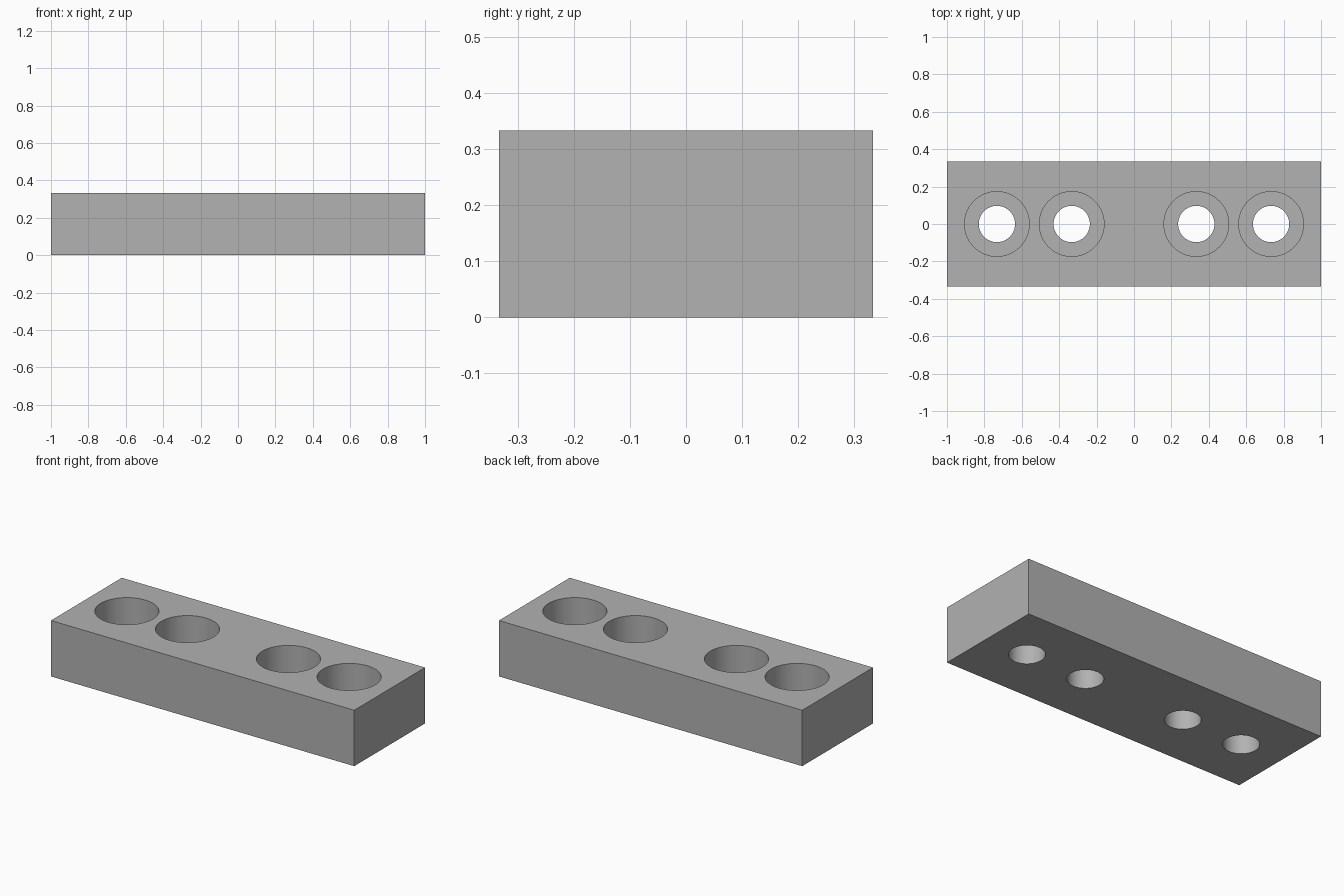
import bpy, bmesh, math

LENGTH, WIDTH, HEIGHT = 2.0, 0.6667, 0.3333
BORE_R, HOLE_R, FLOOR_Z = 0.173, 0.097, 0.133
HOLE_X = (-0.733, -0.333, 0.333, 0.733)

cube = bpy.data.objects.get("Cube")
if cube:
    bpy.data.objects.remove(cube, do_unlink=True)

# Plain grey finish
grey = bpy.data.materials.new("plain grey")
grey.use_nodes = True
grey.diffuse_color = (0.445, 0.445, 0.445, 1)
grey.node_tree.nodes["Principled BSDF"].inputs["Base Color"].default_value = grey.diffuse_color

# Rectangular block
bpy.ops.mesh.primitive_cube_add(size=1, location=(0, 0, HEIGHT / 2))
block = bpy.context.object
block.name = "counterbored_block"
block.scale = (LENGTH, WIDTH, HEIGHT)
bpy.ops.object.transform_apply(location=True, scale=True)
block.data.materials.append(grey)


def stepped_cutter(x):
    """Lathe a stepped plug: narrow through hole below, wide bore above."""
    profile = [(0, -0.1), (HOLE_R, -0.1), (HOLE_R, FLOOR_Z),
               (BORE_R, FLOOR_Z), (BORE_R, HEIGHT + 0.1), (0, HEIGHT + 0.1)]
    bm = bmesh.new()
    verts = [bm.verts.new((r, 0, z)) for r, z in profile]
    edges = [bm.edges.new(pair) for pair in zip(verts, verts[1:])]
    bmesh.ops.spin(bm, geom=verts + edges, cent=(0, 0, 0), axis=(0, 0, 1),
                   angle=math.tau, steps=96)
    bmesh.ops.remove_doubles(bm, verts=bm.verts, dist=1e-5)
    bmesh.ops.recalc_face_normals(bm, faces=bm.faces)
    mesh = bpy.data.meshes.new("hole_cutter")
    bm.to_mesh(mesh)
    bm.free()
    mesh.materials.append(grey)
    cutter = bpy.data.objects.new("hole_cutter", mesh)
    cutter.location.x = x
    cutter.hide_render = True
    bpy.context.collection.objects.link(cutter)
    return cutter


# Four counterbored screw holes
for x in HOLE_X:
    cutter = stepped_cutter(x)
    cut = block.modifiers.new("screw_hole", 'BOOLEAN')
    cut.operation = 'DIFFERENCE'
    cut.solver = 'EXACT'
    cut.object = cutter
    bpy.context.view_layer.objects.active = block
    bpy.ops.object.modifier_apply(modifier=cut.name)
    bpy.data.objects.remove(cutter, do_unlink=True)

block.select_set(True)
bpy.ops.object.shade_smooth_by_angle(angle=math.radians(30))
